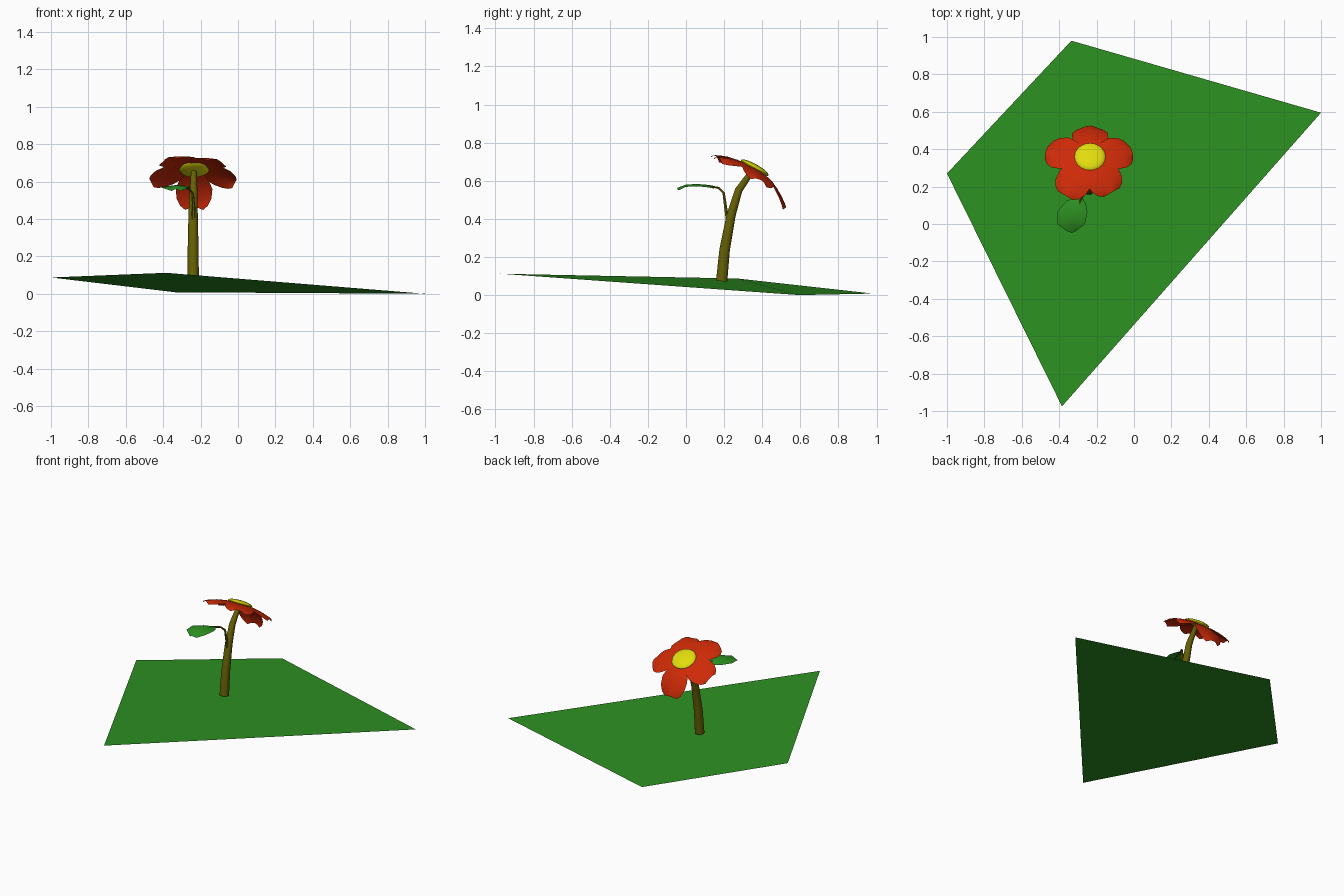
import bpy, math
from mathutils import Vector, Matrix

if "Cube" in bpy.data.objects:
    bpy.data.objects.remove(bpy.data.objects["Cube"])


def material(name, rgb):
    m = bpy.data.materials.new(name)
    m.diffuse_color = (*[c ** 2.2 for c in rgb], 1)
    m.use_nodes = True
    m.node_tree.nodes["Principled BSDF"].inputs["Base Color"].default_value = m.diffuse_color
    return m


GREEN = material("green", (0.19, 0.56, 0.15))
STEM = material("stem_olive", (0.40, 0.38, 0.05))
RED = material("petal_red", (0.80, 0.18, 0.06))
YELLOW = material("centre_yellow", (0.88, 0.86, 0.08))


def add_mesh(name, verts, faces, mat, smooth=None):
    me = bpy.data.meshes.new(name)
    me.from_pydata([tuple(v) for v in verts], [], faces)
    me.materials.append(mat)
    ob = bpy.data.objects.new(name, me)
    bpy.context.collection.objects.link(ob)
    if smooth:
        bpy.ops.object.select_all(action='DESELECT')
        bpy.context.view_layer.objects.active = ob
        ob.select_set(True)
        bpy.ops.object.shade_smooth_by_angle(angle=math.radians(smooth))
    return ob


def grid_faces(rows, cols):
    return [(r * cols + c, (r + 1) * cols + c, (r + 1) * cols + c + 1, r * cols + c + 1)
            for r in range(rows - 1) for c in range(cols - 1)]


def tube(name, path, sides, mat):
    # path entries are x, y, z, radius; rings lie square to the bend plane
    pts = [Vector(p[:3]) for p in path]
    n = len(pts)
    verts = []
    for i, p in enumerate(pts):
        d = (pts[min(i + 1, n - 1)] - pts[max(i - 1, 0)]).normalized()
        u = Vector((1, 0, 0))
        u = (u - d * u.dot(d)).normalized()
        v = d.cross(u)
        for k in range(sides):
            a = math.tau * k / sides
            verts.append(p + path[i][3] * (u * math.cos(a) + v * math.sin(a)))
    faces = [(r * sides + k, r * sides + (k + 1) % sides,
              (r + 1) * sides + (k + 1) % sides, (r + 1) * sides + k)
             for r in range(n - 1) for k in range(sides)]
    faces += [tuple(reversed(range(sides))), tuple(range((n - 1) * sides, n * sides))]
    return add_mesh(name, verts, faces, mat, 40)


# Sloping patch of ground
add_mesh("ground", [(-1, .27, .087), (-.385, -.975, .112), (1, .595, 0), (-.335, .98, .008)],
         [(0, 1, 2, 3)], GREEN)

# Bent main stem
tube("stem", [(-.24, .187, .073, .031), (-.24, .203, .24, .029), (-.24, .237, .42, .025),
              (-.238, .276, .55, .021), (-.236, .35, .655, .015)], 10, STEM)

# Thin leaf stalk, running under the leaf as a midrib
tube("leaf_stalk", [(-.24, .222, .37, .012), (-.237, .208, .46, .009), (-.242, .198, .535, .007),
                    (-.262, .172, .562, .006), (-.29, .12, .573, .005),
                    (-.325, .02, .575, .003)], 6, STEM)

# Leaf: stations of left edge, midline, right edge
stations = [((-.295, .146), (-.285, .15), (-.278, .143)), ((-.36, .125), (-.30, .12), (-.257, .11)),
            ((-.412, .065), (-.318, .06), (-.249, .06)), ((-.410, .0), (-.33, .0), (-.262, .0)),
            ((-.355, -.04), (-.332, -.048), (-.308, -.036))]
heights = [.572, .578, .583, .58, .562]
leaf = [(x, y, h - (0 if j == 1 else .012)) for st, h in zip(stations, heights)
        for j, (x, y) in enumerate(st)]
add_mesh("leaf", leaf, grid_faces(5, 3), GREEN, 30)

# Flower head frame, tilted toward the back
head = Matrix.Translation((-.235, .36, .668)) @ Matrix.Rotation(math.radians(-29), 4, 'X')

# Petals: angle, length, droop of the tip
profile = [(.15, .04), (.38, .078), (.6, .098), (.8, .093), (.93, .074), (1, .048)]
for i, (angle, length, droop) in enumerate([(90, .245, .10), (15, .232, .04), (-58, .225, .045),
                                            (-123, .25, .045), (166, .243, .035)]):
    turn = head @ Matrix.Rotation(math.radians(angle), 4, 'Z')
    verts = []
    for t, w in profile:
        for s in (1, .5, 0, -.5, -1):
            z = -droop * t ** 2.2 - .02 * t * s * s
            verts.append(turn @ Vector((t * length - .008 * t * s * s, s * w, z)))
    add_mesh(f"petal_{i + 1}", verts, grid_faces(6, 5), RED, 30)

# Flattened yellow centre
bpy.ops.mesh.primitive_uv_sphere_add(segments=20, ring_count=10, radius=1)
centre = bpy.context.object
centre.name = "flower_centre"
centre.data.transform(head @ Matrix.Diagonal((.083, .083, .02, 1)))
centre.data.materials.append(YELLOW)
bpy.ops.object.shade_smooth_by_angle(angle=math.radians(40))
